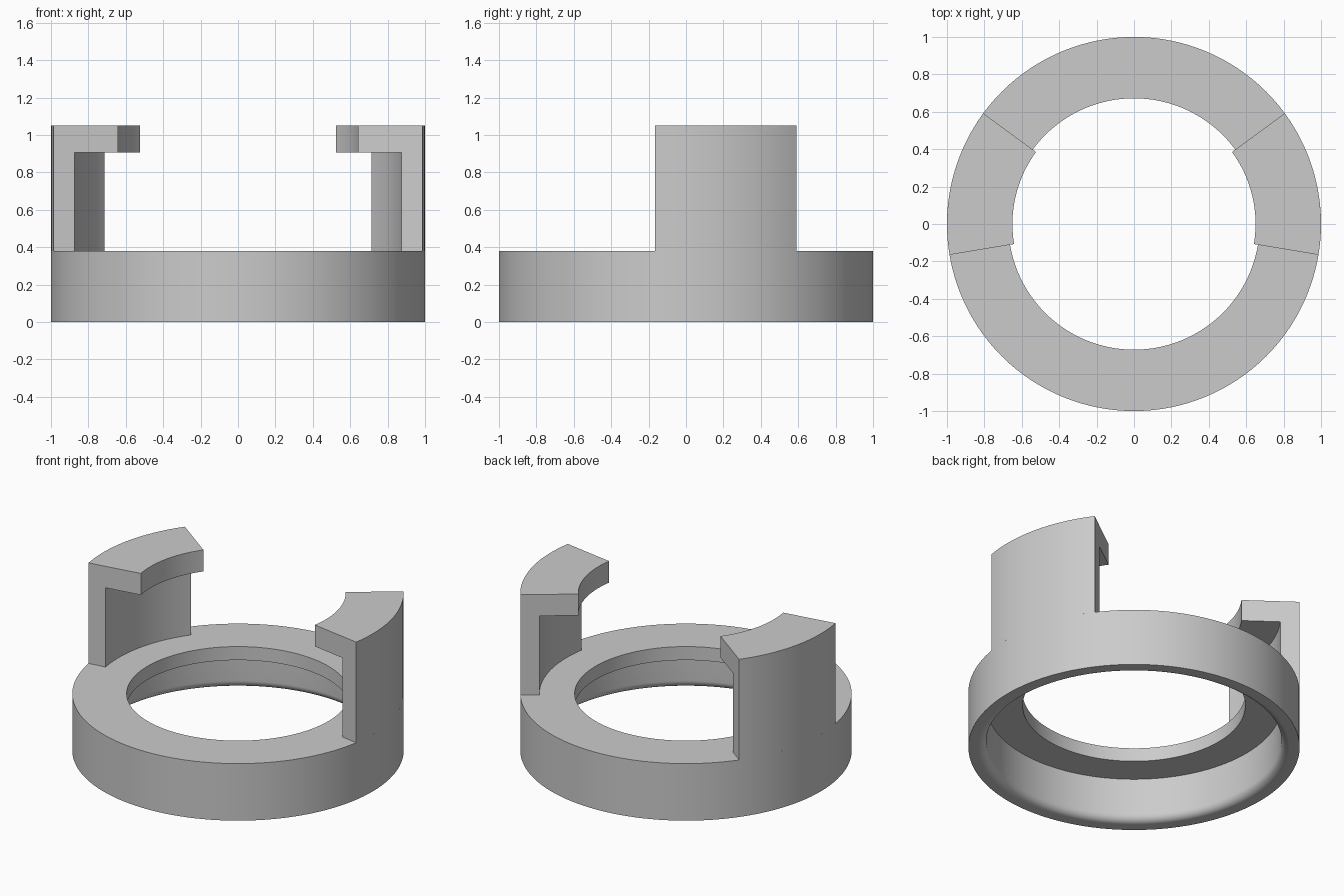
import bpy
import bmesh
from math import cos, sin, pi, radians

cube = bpy.data.objects.get("Cube")
if cube:
    bpy.data.objects.remove(cube, do_unlink=True)

grey = bpy.data.materials.new("plain grey")
grey.use_nodes = True
colour = (0.6, 0.6, 0.6, 1)
grey.diffuse_color = colour
grey.node_tree.nodes["Principled BSDF"].inputs["Base Color"].default_value = colour


def revolve(name, profile, start, end, steps):
    """Sweep a closed (radius, z) profile about z; cap it if it is not a full turn."""
    full = abs(end - start) > 2 * pi - 0.001
    bm = bmesh.new()
    rings = []
    for i in range(steps if full else steps + 1):
        a = start + (end - start) * i / steps
        rings.append([bm.verts.new((r * cos(a), r * sin(a), z)) for r, z in profile])
    n = len(profile)
    for i in range(steps):
        p, q = rings[i], rings[(i + 1) % len(rings)]
        for j in range(n):
            k = (j + 1) % n
            bm.faces.new((p[j], q[j], q[k], p[k]))
    if not full:
        bm.faces.new(rings[0])
        bm.faces.new(rings[-1])
    bmesh.ops.recalc_face_normals(bm, faces=bm.faces[:])
    mesh = bpy.data.meshes.new(name)
    bm.to_mesh(mesh)
    bm.free()
    mesh.materials.append(grey)
    obj = bpy.data.objects.new(name, mesh)
    bpy.context.collection.objects.link(obj)
    bpy.ops.object.select_all(action='DESELECT')
    obj.select_set(True)
    bpy.context.view_layer.objects.active = obj
    bpy.ops.object.shade_smooth_by_angle(angle=radians(30))
    return obj


outer, hole, bore = 1.0, 0.672, 0.89
base_top, shelf, fillet = 0.38, 0.29, 0.05

# Base ring: stepped bore underneath, rounded at its mouth
mouth = [(bore + fillet * (1 - cos(t)), fillet * (1 - sin(t)))
         for t in (pi / 2 * i / 8 for i in range(9))]
ring = [(outer, 0), (outer, base_top), (hole, base_top), (hole, shelf), (bore, shelf)]
revolve("base_ring", ring + mouth[::1], 0, 2 * pi, 128)

# Two hooked arms: upright wall with a lip turned inwards
wall, lip, lip_z, top = 0.885, 0.65, 0.907, 1.05
hook = [(outer, base_top), (outer, top), (lip, top), (lip, lip_z),
        (wall, lip_z), (wall, base_top)]
low, high = radians(-9.5), radians(36.3)
revolve("left_hook_arm", hook, low, high, 20)
revolve("right_hook_arm", hook, pi - high, pi - low, 20)
